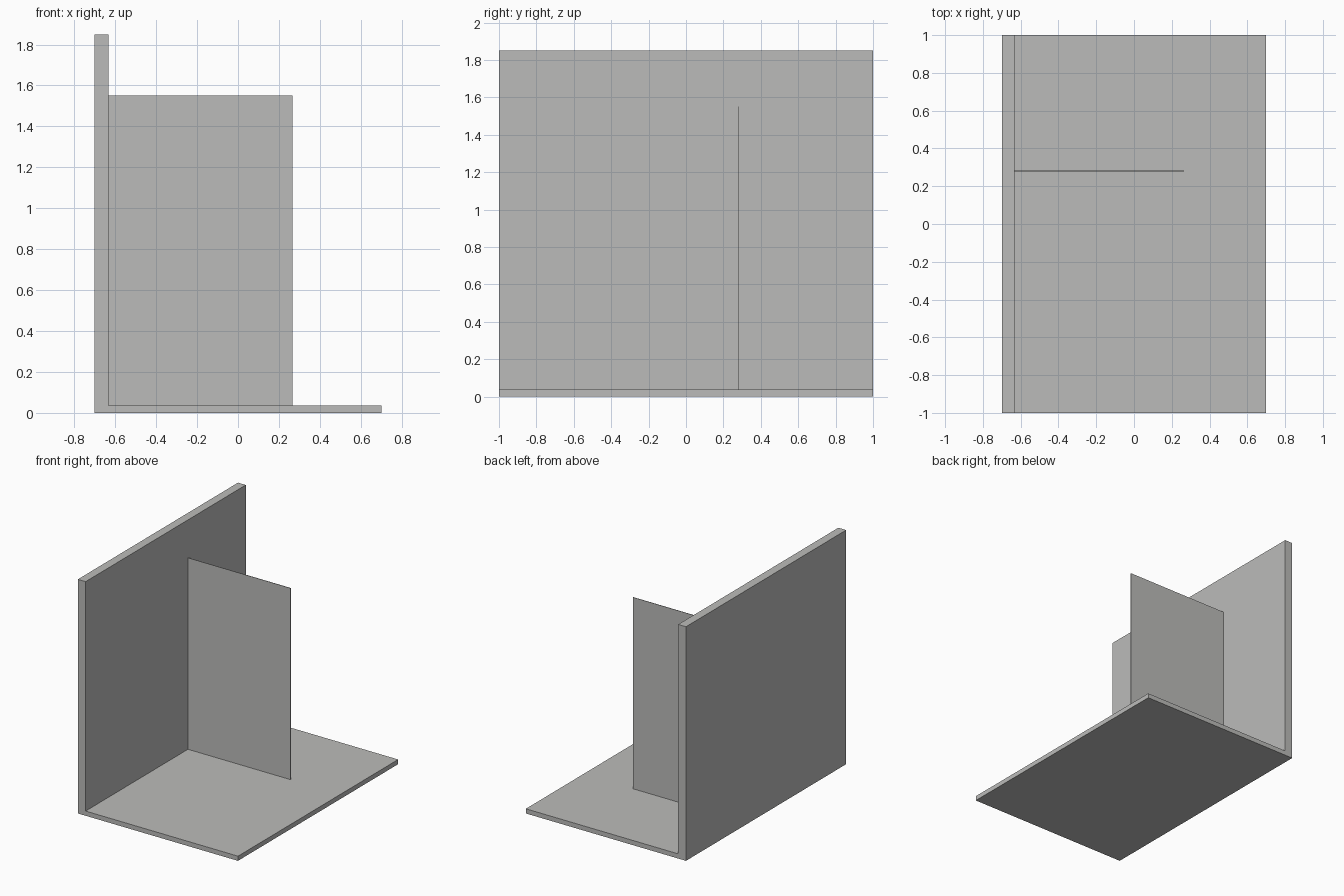
import bpy
import bmesh

if "Cube" in bpy.data.objects:
    bpy.data.objects.remove(bpy.data.objects["Cube"])

grey = bpy.data.materials.new("light grey")
grey.diffuse_color = (0.5, 0.5, 0.49, 1.0)
grey.use_nodes = True
grey.node_tree.nodes["Principled BSDF"].inputs["Base Color"].default_value = grey.diffuse_color


def extrude_profile(name, profile, y0, y1):
    """Extrude an (x, z) outline along y into a closed solid."""
    bm = bmesh.new()
    face = bm.faces.new([bm.verts.new((x, y0, z)) for x, z in profile])
    ext = bmesh.ops.extrude_face_region(bm, geom=[face])
    moved = [v for v in ext["geom"] if isinstance(v, bmesh.types.BMVert)]
    bmesh.ops.translate(bm, verts=moved, vec=(0, y1 - y0, 0))
    bmesh.ops.recalc_face_normals(bm, faces=bm.faces)
    mesh = bpy.data.meshes.new(name)
    bm.to_mesh(mesh)
    bm.free()
    mesh.materials.append(grey)
    obj = bpy.data.objects.new(name, mesh)
    bpy.context.collection.objects.link(obj)
    return obj


LEFT, RIGHT = -0.70, 0.70       # outer extent in x
WALL_X, FLOOR_Z = -0.632, 0.037  # inner faces of wall and floor
WALL_TOP = 1.85

# Floor and side wall as one L-shaped piece
extrude_profile("floor_and_wall", [
    (LEFT, 0), (RIGHT, 0), (RIGHT, FLOOR_Z),
    (WALL_X, FLOOR_Z), (WALL_X, WALL_TOP), (LEFT, WALL_TOP)], -1.0, 1.0)

# Thin upright partition standing on the floor against the wall
extrude_profile("partition", [
    (WALL_X, FLOOR_Z), (0.266, FLOOR_Z),
    (0.266, 1.55), (WALL_X, 1.55)], 0.278, 0.282)
